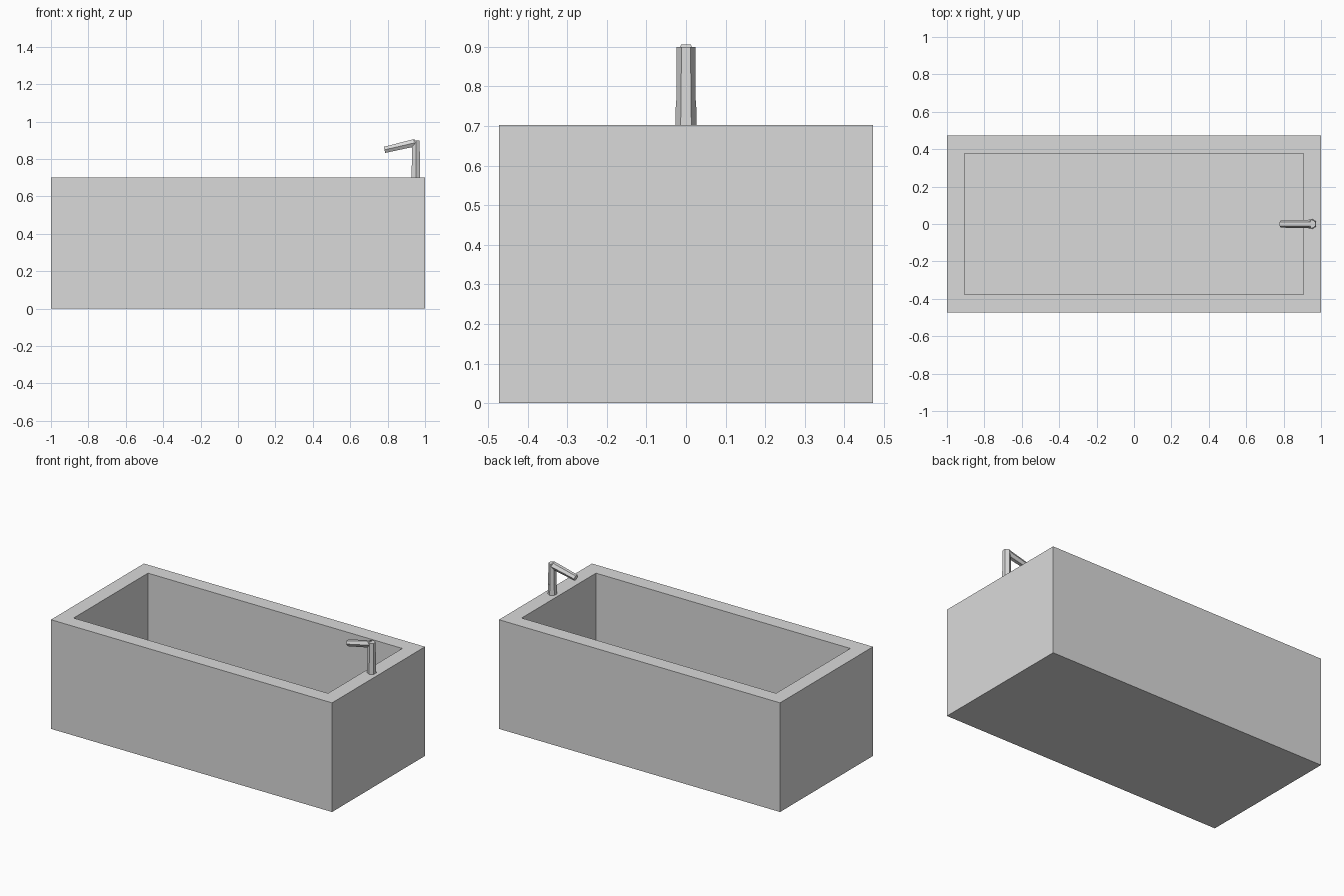
import bpy
import bmesh
from math import pi
from mathutils import Matrix, Vector

cube = bpy.data.objects.get("Cube")
if cube:
    bpy.data.objects.remove(cube, do_unlink=True)

grey = bpy.data.materials.new("light_grey")
grey.use_nodes = True
colour = (0.7, 0.7, 0.7, 1)
grey.diffuse_color = colour
grey.node_tree.nodes["Principled BSDF"].inputs["Base Color"].default_value = colour


def add_object(name, bm):
    bmesh.ops.recalc_face_normals(bm, faces=bm.faces)
    mesh = bpy.data.meshes.new(name)
    bm.to_mesh(mesh)
    bm.free()
    mesh.materials.append(grey)
    obj = bpy.data.objects.new(name, mesh)
    bpy.context.collection.objects.link(obj)
    return obj


def hex_bar(name, start, end, r_start, r_end):
    """Six-sided bar between two points in the xz plane, corners on the y axis."""
    start, end = Vector(start), Vector(end)
    axis = end - start
    mid = (start + end) / 2
    bm = bmesh.new()
    turn = Vector((0, 0, 1)).rotation_difference(axis).to_matrix().to_4x4()
    bmesh.ops.create_cone(
        bm, cap_ends=True, segments=6, radius1=r_start, radius2=r_end, depth=axis.length,
        matrix=Matrix.Translation(mid) @ turn)
    # Make sure the corners, not the flats, point along y
    if max(abs(v.co.y) for v in bm.verts) < 0.95 * max(r_start, r_end):
        bmesh.ops.rotate(bm, verts=bm.verts, cent=mid,
                         matrix=Matrix.Rotation(pi / 6, 3, axis))
    return add_object(name, bm)


# Tub: a box whose top is inset for the rim and sunk for the basin
LENGTH, WIDTH, HEIGHT, WALL = 2, 0.945, 0.702, 0.095
bm = bmesh.new()
bmesh.ops.create_cube(bm, size=1, matrix=Matrix.Translation((0, 0, HEIGHT / 2))
                      @ Matrix.Diagonal((LENGTH, WIDTH, HEIGHT, 1)))
top = max(bm.faces, key=lambda f: f.calc_center_median().z)
bmesh.ops.inset_region(bm, faces=[top], thickness=WALL, use_even_offset=True)
basin = bmesh.ops.extrude_face_region(bm, geom=[top])["geom"]
if top.is_valid:
    bm.faces.remove(top)
bmesh.ops.translate(bm, vec=(0, 0, WALL - HEIGHT),
                    verts=[g for g in basin if isinstance(g, bmesh.types.BMVert)])
add_object("tub", bm)

# Tap: flared foot and post on the rim, spout sloping down over the basin
hex_bar("tap_foot", (0.951, 0, HEIGHT), (0.951, 0, 0.765), 0.027, 0.0255)
hex_bar("tap_post", (0.951, 0, 0.765), (0.951, 0, 0.9), 0.0245, 0.0235)
hex_bar("tap_spout", (0.947, 0, 0.887), (0.783, 0, 0.849), 0.023, 0.0195)
